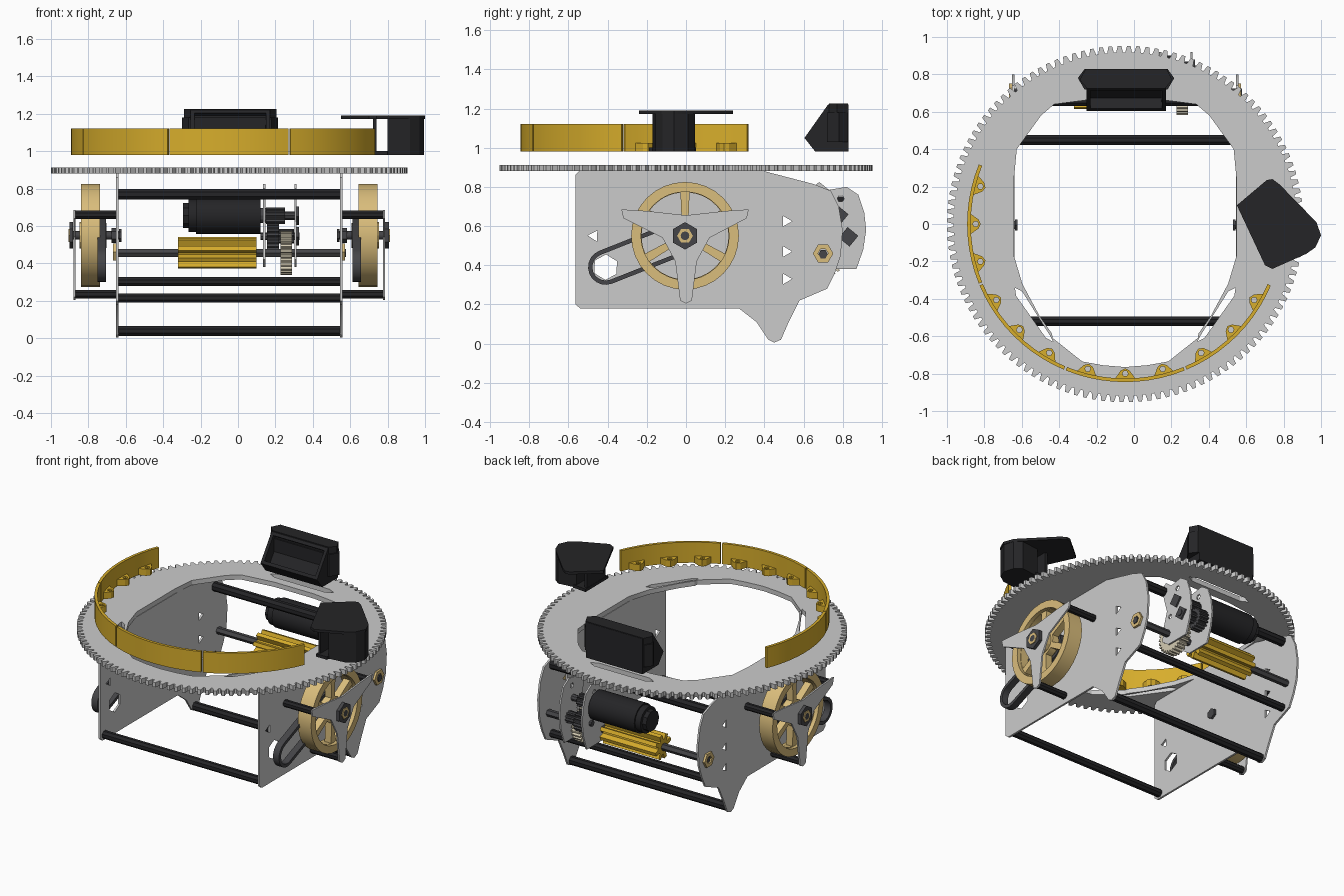
import bpy, bmesh
from math import sin, cos, pi, radians, atan2, hypot
from mathutils import Vector

if "Cube" in bpy.data.objects:
    bpy.data.objects.remove(bpy.data.objects["Cube"])

C = -0.047  # x of the symmetry plane


def material(name, rgb):
    m = bpy.data.materials.new(name)
    m.diffuse_color = (*rgb, 1)
    m.use_nodes = True
    m.node_tree.nodes["Principled BSDF"].inputs["Base Color"].default_value = m.diffuse_color
    return m


BLACK = material("black", (0.018, 0.018, 0.02))
DARK = material("dark_grey", (0.06, 0.06, 0.065))
YELLOW = material("yellow", (0.68, 0.42, 0.025))
TAN = material("tan", (0.70, 0.51, 0.20))
CREAM = material("cream", (0.66, 0.60, 0.45))


def prism(name, outline, axis, lo, hi, mat=None, holes=()):
    """Extrude a 2D outline with holes along X (points are y,z) or Z (points are x,y)."""
    lo, hi = min(lo, hi), max(lo, hi)
    place = (lambda p, h: (h, p[0], p[1])) if axis == "X" else (lambda p, h: (p[0], p[1], h))
    bm = bmesh.new()
    top, edges, sides = {}, [], []
    for loop in (outline, *holes):
        a = [bm.verts.new(place(p, lo)) for p in loop]
        b = [bm.verts.new(place(p, hi)) for p in loop]
        top.update(zip(a, b))
        for i in range(len(a)):
            j = (i + 1) % len(a)
            edges.append(bm.edges.new((a[i], a[j])))
            sides.append((a[i], a[j], b[j], b[i]))
    if holes:
        bmesh.ops.triangle_fill(bm, use_beauty=True, edges=edges)
    else:
        bm.faces.new([e[0] for e in sides])
    for f in list(bm.faces):
        bm.faces.new([top[v] for v in reversed(f.verts)])
    for s in sides:
        bm.faces.new(s)
    bmesh.ops.recalc_face_normals(bm, faces=bm.faces[:])
    me = bpy.data.meshes.new(name)
    bm.to_mesh(me)
    bm.free()
    ob = bpy.data.objects.new(name, me)
    bpy.context.collection.objects.link(ob)
    if mat:
        me.materials.append(mat)
    return ob


def circle(c, r, n=24, a0=0.0):
    return [(c[0] + r * cos(a0 + 2 * pi * i / n), c[1] + r * sin(a0 + 2 * pi * i / n)) for i in range(n)]


def gear(c, r_out, r_in, n):
    pts = []
    for i in range(n):
        for t, r in ((0, r_in), (0.25, r_in), (0.42, r_out), (0.8, r_out)):
            a = 2 * pi * (i + t) / n
            pts.append((c[0] + r * cos(a), c[1] + r * sin(a)))
    return pts


def arc(c, r, a, b, n):
    return [(c[0] + r * cos(radians(a + (b - a) * i / n)), c[1] + r * sin(radians(a + (b - a) * i / n)))
            for i in range(n + 1)]


def slot(p, q, w):
    """Narrow slot with pointed ends."""
    d = (Vector(q) - Vector(p)).normalized()
    n, e = Vector((-d.y, d.x)) * w, d * w * 2
    p, q = Vector(p), Vector(q)
    return [tuple(v) for v in (p, p + e - n, q - e - n, q, q - e + n, p + e + n)]


# Toothed ring with flat-sided opening and three slots
half = [(0, -0.765), (0.12, -0.755), (0.23, -0.735), (0.40, -0.60), (0.55, -0.32), (0.595, -0.17),
        (0.595, 0.24), (0.58, 0.40), (0.45, 0.58), (0.38, 0.64), (0.15, 0.67)]
opening = [(C + x, y) for x, y in half] + [(C - x, y) for x, y in reversed(half[1:])]
slots = [slot((C - s * 0.59, -0.34), (C - s * 0.385, -0.63), 0.02) for s in (1, -1)]
slots.append(slot((C - 0.24, 0.755), (C + 0.24, 0.755), 0.025))
prism("ring_gear", gear((C, 0), 0.953, 0.918, 120), "Z", 0.88, 0.912, None, [opening] + slots)

# Curved yellow bumper segments with mounting lugs
for k in range(4):
    a, b = 157.9 + 45 * k, 202.1 + 45 * k
    prism(f"bumper_{k}", arc((C, 0), 0.845, a, b, 10) + arc((C, 0), 0.826, b, a, 10), "Z", 0.98, 1.12, YELLOW)
    for j in (-1, 0, 1):
        m = radians((a + b) / 2 + j * 14.5)

        def polar(r, t):
            return (C + r * cos(m) - t * sin(m), r * sin(m) + t * cos(m))
        lug = [polar(*p) for p in ((0.828, -0.055), (0.785, -0.025), (0.772, 0), (0.785, 0.025), (0.828, 0.055))]
        prism(f"bumper_lug_{k}_{j + 1}", lug, "Z", 0.98, 1.025, YELLOW, [circle(polar(0.80, 0), 0.016, 6)])

# Side plates and outboard wheel assemblies, mirrored
plate = [(-0.565, 0.86), (-0.545, 0.88), (0.40, 0.88), (0.65, 0.815), (0.74, 0.78), (0.78, 0.70),
         (0.80, 0.58), (0.79, 0.45), (0.76, 0.36), (0.72, 0.28), (0.58, 0.22), (0.52, 0.10), (0.485, 0.02),
         (0.45, 0.005), (0.42, 0.02), (0.36, 0.11), (0.27, 0.18), (-0.54, 0.18), (-0.565, 0.20)]
plate_holes = [circle((-0.41, 0.39), 0.065, 6, 0.5)] + [
    circle(c, 0.032, 3, a) for c, a in (((-0.47, 0.55), 1), ((0.51, 0.625), 0), ((0.51, 0.47), 0), ((0.51, 0.33), 0))]
claw = [(-0.33, 0.685), (-0.2, 0.677), (0, 0.655), (0.2, 0.677), (0.32, 0.685), (0.31, 0.64), (0.12, 0.54),
        (0.055, 0.42), (0.03, 0.22), (0, 0.205), (-0.03, 0.22), (-0.055, 0.42), (-0.12, 0.54), (-0.32, 0.64)]
axle, idler = (-0.005, 0.55), (-0.41, 0.39)


def belt(r):
    """Closed belt path around axle pulley and idler."""
    t = degrees_dir = atan2(axle[1] - idler[1], axle[0] - idler[0]) * 180 / pi
    return arc(axle, r, t - 90, t + 90, 10) + arc(idler, r, t + 90, t + 270, 10)


windows = []
for i in range(6):
    a = 90 + 60 * i
    windows.append(arc(axle, 0.222, a + 6, a + 54, 6) + arc(axle, 0.085, a + 48, a + 12, 3))

for side, s in (("right", 1), ("left", -1)):
    def X(d):
        return C + s * d
    prism(f"side_plate_{side}", plate, "X", X(0.592), X(0.605), None, plate_holes)
    prism(f"wheel_rim_{side}", circle(axle, 0.275, 32), "X", X(0.692), X(0.792), TAN, [circle(axle, 0.225, 32)])
    prism(f"wheel_spokes_{side}", circle(axle, 0.23, 32), "X", X(0.718), X(0.766), TAN, windows)
    prism(f"wheel_hub_{side}", circle(axle, 0.07, 12), "X", X(0.70), X(0.80), TAN)
    prism(f"drive_belt_{side}", belt(0.09), "X", X(0.66), X(0.705), DARK, [belt(0.068)])
    prism(f"axle_pulley_{side}", circle(axle, 0.067), "X", X(0.655), X(0.71), DARK)
    prism(f"wheel_bracket_{side}", claw, "X", X(0.822), X(0.833), None)
    prism(f"axle_{side}", circle(axle, 0.022, 12), "X", X(0.575), X(0.86), DARK)
    for n, lo, hi, r in (("inner", 0.575, 0.59, 0.035), ("plate", 0.606, 0.63, 0.04), ("outer", 0.834, 0.855, 0.07)):
        prism(f"axle_nut_{n}_{side}", circle(axle, r, 6, pi / 6), "X", X(lo), X(hi), DARK)
    prism(f"axle_cap_{side}", circle(axle, 0.04, 6), "X", X(0.85), X(0.86), TAN)
    for i, c in enumerate(((-0.29, 0.66), (0.28, 0.66), (0, 0.235))):
        prism(f"bracket_standoff_{i}_{side}", circle(c, 0.024, 8, pi / 8), "X", X(0.604), X(0.823), BLACK)
    prism(f"roller_shaft_nut_{side}", circle((0.70, 0.46), 0.052, 6), "X", X(0.604), X(0.62), TAN,
          [circle((0.70, 0.46), 0.026, 6)])

# Cross bars between the side plates
for i, (y, z, r) in enumerate(((0.66, 0.77, 0.031), (0.66, 0.302, 0.026), (-0.52, 0.215, 0.027), (0.45, 0.038, 0.029))):
    prism(f"cross_bar_{i}", circle((y, z), r, 8, pi / 8), "X", C - 0.593, C + 0.593, BLACK)

# Brush roller on its shaft
R, M, G = (0.70, 0.456), (0.78, 0.655), (0.83, 0.545)
prism("roller_shaft", circle(R, 0.024, 6), "X", C - 0.61, C + 0.625, DARK)
prism("roller", gear(R, 0.085, 0.05, 8), "X", -0.32, 0.10, YELLOW)

# Motor and gearbox
prism("motor_body", circle(M, 0.097, 28), "X", -0.225, 0.12, BLACK)
prism("motor_shoulder", circle(M, 0.088, 16), "X", -0.265, -0.225, BLACK)
prism("motor_cap", circle(M, 0.07, 10), "X", -0.295, -0.265, BLACK)
prism("motor_neck", circle(M, 0.04, 12), "X", 0.12, 0.15, DARK)
gear_plate = [(0.65, 0.80), (0.68, 0.825), (0.73, 0.785), (0.82, 0.80), (0.88, 0.76), (0.91, 0.67), (0.92, 0.58),
              (0.905, 0.48), (0.87, 0.38), (0.70, 0.38), (0.645, 0.42), (0.66, 0.52), (0.69, 0.62), (0.66, 0.72)]
for n, x in (("inner", 0.135), ("outer", 0.303)):
    prism(f"gear_plate_{n}", gear_plate, "X", x, x + 0.011, None, [circle((0.79, 0.74), 0.018, 6),
                                                                  circle((0.72, 0.57), 0.016, 6)])
prism("motor_pinion", gear(M, 0.045, 0.034, 12), "X", 0.15, 0.25, DARK)
prism("motor_shaft", circle(M, 0.022, 8), "X", 0.25, 0.325, DARK)
prism("idler_gear", gear(G, 0.072, 0.058, 18), "X", 0.155, 0.22, DARK)
prism("idler_pinion", gear(G, 0.04, 0.03, 10), "X", 0.22, 0.30, DARK)
prism("idler_shaft", circle(G, 0.02, 8), "X", 0.12, 0.33, DARK)
prism("roller_gear", gear(R, 0.118, 0.102, 26), "X", 0.228, 0.29, CREAM)
for n, c in (("motor", M), ("idler", G)):
    prism(f"{n}_bearing", circle(c, 0.05, 4, 0.1), "X", 0.314, 0.325, DARK)

# Rear sensor housing with a recess in its sloping face
body = prism("rear_sensor_body", [(0.605, 1.05), (0.725, 1.22), (0.83, 1.22), (0.83, 0.98), (0.66, 0.98)],
             "X", -0.255, 0.17, BLACK)
bm = bmesh.new()
bm.from_mesh(body.data)
face = max(bm.faces, key=lambda f: f.normal.dot(Vector((0, -0.82, 0.57))))
bmesh.ops.inset_region(bm, faces=[face], thickness=0.03)
bmesh.ops.inset_region(bm, faces=[face], thickness=0.001, depth=-0.07)
bm.to_mesh(body.data)
bm.free()
prism("rear_sensor_ears", [(-0.30, 0.78), (-0.265, 0.828), (0.18, 0.828), (0.215, 0.78), (0.18, 0.72), (-0.265, 0.72)],
      "Z", 1.03, 1.18, BLACK)
prism("rear_sensor_lid", [(-0.29, 0.77), (-0.26, 0.828), (0.175, 0.828), (0.205, 0.77), (0.17, 0.73), (-0.255, 0.73)],
      "Z", 1.18, 1.225, BLACK)

# Side sensor: overhanging cover plate, rounded outer body, base flange and post
cover = [(0.55, 0.10), (0.71, 0.235), (0.74, 0.24), (0.78, 0.21), (0.975, 0.01), (1.0, -0.06),
         (0.97, -0.125), (0.92, -0.16), (0.74, -0.24), (0.70, -0.22)]
prism("side_sensor_cover", cover, "Z", 1.172, 1.19, BLACK)
shell = [(0.80, -0.17), (0.92, -0.155), (0.97, -0.12), (0.995, -0.06), (0.975, 0.01), (0.93, 0.045), (0.80, 0.03)]
prism("side_sensor_body", shell, "Z", 0.98, 1.175, BLACK)
prism("side_sensor_base", [(0.72, -0.19), (0.80, -0.19), (0.82, 0.04), (0.72, 0.05)], "Z", 0.98, 1.0, BLACK)
prism("side_sensor_post", [(0.722, -0.17), (0.74, -0.17), (0.74, 0.03), (0.722, 0.03)], "Z", 0.98, 1.175, BLACK)

# Smooth round parts, keep edges sharp
bpy.ops.object.select_all(action="SELECT")
bpy.context.view_layer.objects.active = body
bpy.ops.object.shade_smooth_by_angle(angle=radians(25))
